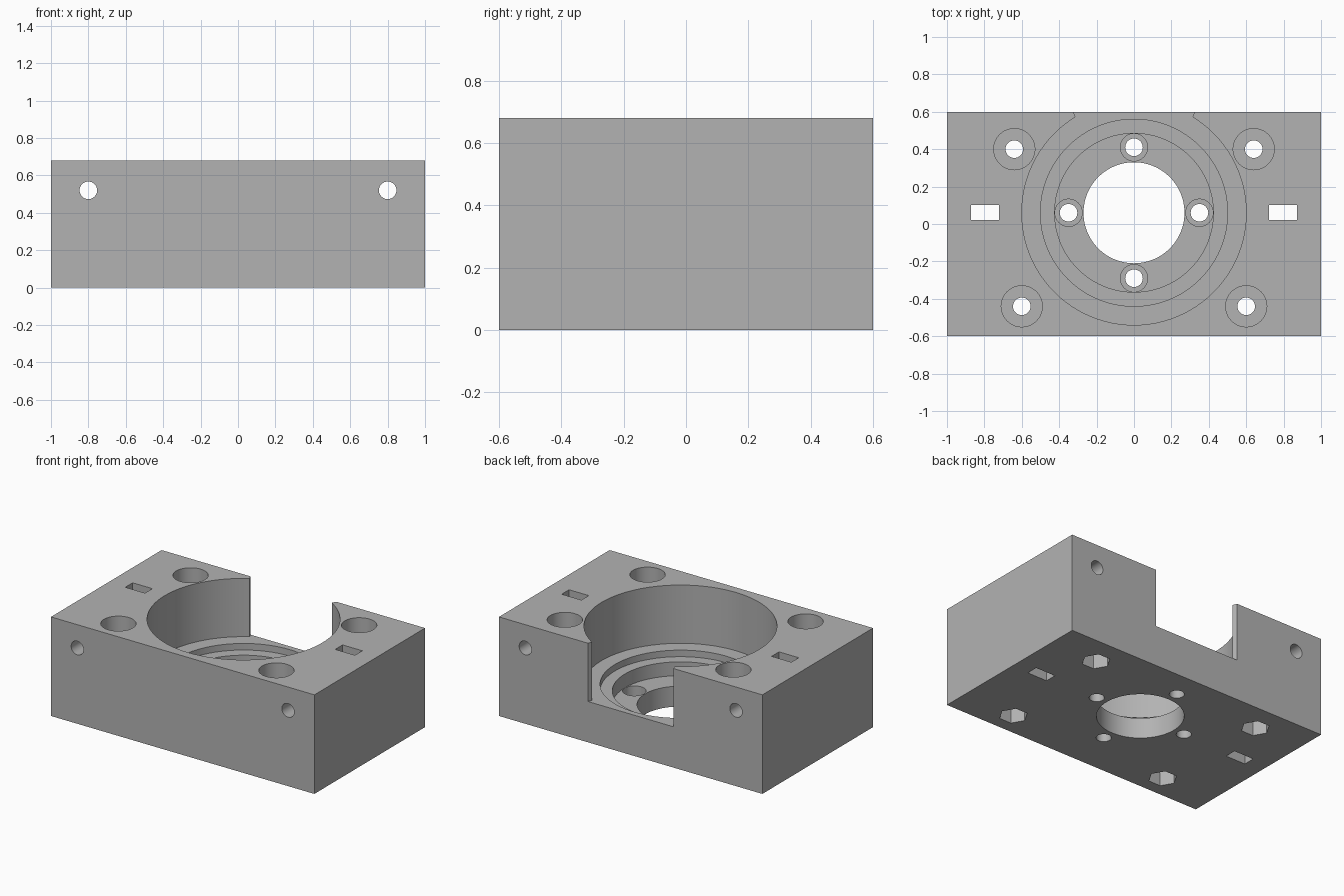
import bpy, bmesh, math

old = bpy.data.objects.get("Cube")
if old:
    bpy.data.objects.remove(old, do_unlink=True)

grey = bpy.data.materials.new("plain_grey")
grey.use_nodes = True
colour = (0.45, 0.45, 0.45, 1)
grey.diffuse_color = colour
grey.node_tree.nodes["Principled BSDF"].inputs["Base Color"].default_value = colour

HEIGHT = 0.68
BORE_Y = 0.06
POCKET_Z = 0.28
RECESS_Z = 0.235
SEAT_Z = 0.14
SCREW_R = 0.047


def prism(name, outline, z0, z1):
    """Extrude a flat outline from z0 to z1."""
    bm = bmesh.new()
    face = bm.faces.new([bm.verts.new((x, y, z0)) for x, y in outline])
    top = bmesh.ops.extrude_face_region(bm, geom=[face])["geom"]
    moved = [v for v in top if isinstance(v, bmesh.types.BMVert)]
    bmesh.ops.translate(bm, verts=moved, vec=(0, 0, z1 - z0))
    bmesh.ops.recalc_face_normals(bm, faces=bm.faces)
    mesh = bpy.data.meshes.new(name)
    bm.to_mesh(mesh)
    bm.free()
    mesh.materials.append(grey)
    obj = bpy.data.objects.new(name, mesh)
    bpy.context.collection.objects.link(obj)
    return obj


def ring(x, y, r, sides):
    step = math.tau / sides
    return [(x + r * math.cos(i * step), y + r * math.sin(i * step)) for i in range(sides)]


def box(x, y, w, d):
    return [(x - w / 2, y - d / 2), (x + w / 2, y - d / 2),
            (x + w / 2, y + d / 2), (x - w / 2, y + d / 2)]


block = prism("mount_block", box(0, 0, 2, 1.2), 0, HEIGHT)
bpy.context.view_layer.objects.active = block
block.select_set(True)


def cut(outline, z0, z1, along_y=False):
    """Subtract a prism from the block, then discard the cutter."""
    tool = prism("cutter", outline, z0, z1)
    tool.hide_render = True
    if along_y:
        tool.rotation_euler.x = math.pi / 2
    bpy.context.view_layer.update()
    mod = block.modifiers.new("cut", "BOOLEAN")
    mod.operation = "DIFFERENCE"
    mod.solver = "EXACT"
    mod.object = tool
    bpy.ops.object.modifier_apply(modifier=mod.name)
    bpy.data.objects.remove(tool, do_unlink=True)


# Stepped bore, from the wide pocket down to the through hole
for radius, floor in ((0.6, POCKET_Z), (0.5, RECESS_Z), (0.424, SEAT_Z), (0.27, -0.1)):
    cut(ring(0, BORE_Y, radius, 96), floor, HEIGHT + 0.1)

# Back opening with slightly flared lips
half = [(0.2, 0.4), (0.31, 0.565), (0.316, 0.58), (0.325, 0.6), (0.325, 0.7)]
cut(half + [(-x, y) for x, y in reversed(half)], POCKET_Z, HEIGHT + 0.1)

# Counterbored screw holes around the bore
for x, y in ((0.35, 0), (-0.35, 0), (0, 0.35), (0, -0.35)):
    cut(ring(x, BORE_Y + y, 0.073, 40), 0.07, SEAT_Z + 0.03)
    cut(ring(x, BORE_Y + y, SCREW_R, 32), -0.1, HEIGHT)

for side in (-1, 1):
    # Corner bolt holes: counterbore above, hexagonal nut trap below
    for x, y in ((0.64, 0.4), (0.6, -0.44)):
        cut(ring(side * x, y, 0.11, 48), HEIGHT - 0.2, HEIGHT + 0.1)
        cut(ring(side * x, y, SCREW_R, 32), -0.1, HEIGHT)
        cut(ring(side * x, y, 0.09, 6), -0.1, 0.14)
    # Nut slot and the long hole crossing it
    cut(box(side * 0.797, 0.0625, 0.15, 0.08), -0.1, HEIGHT + 0.1)
    cut(ring(side * 0.8, 0.52, SCREW_R, 32), -0.7, 0.7, along_y=True)

bpy.ops.object.shade_smooth_by_angle(angle=math.radians(25))
